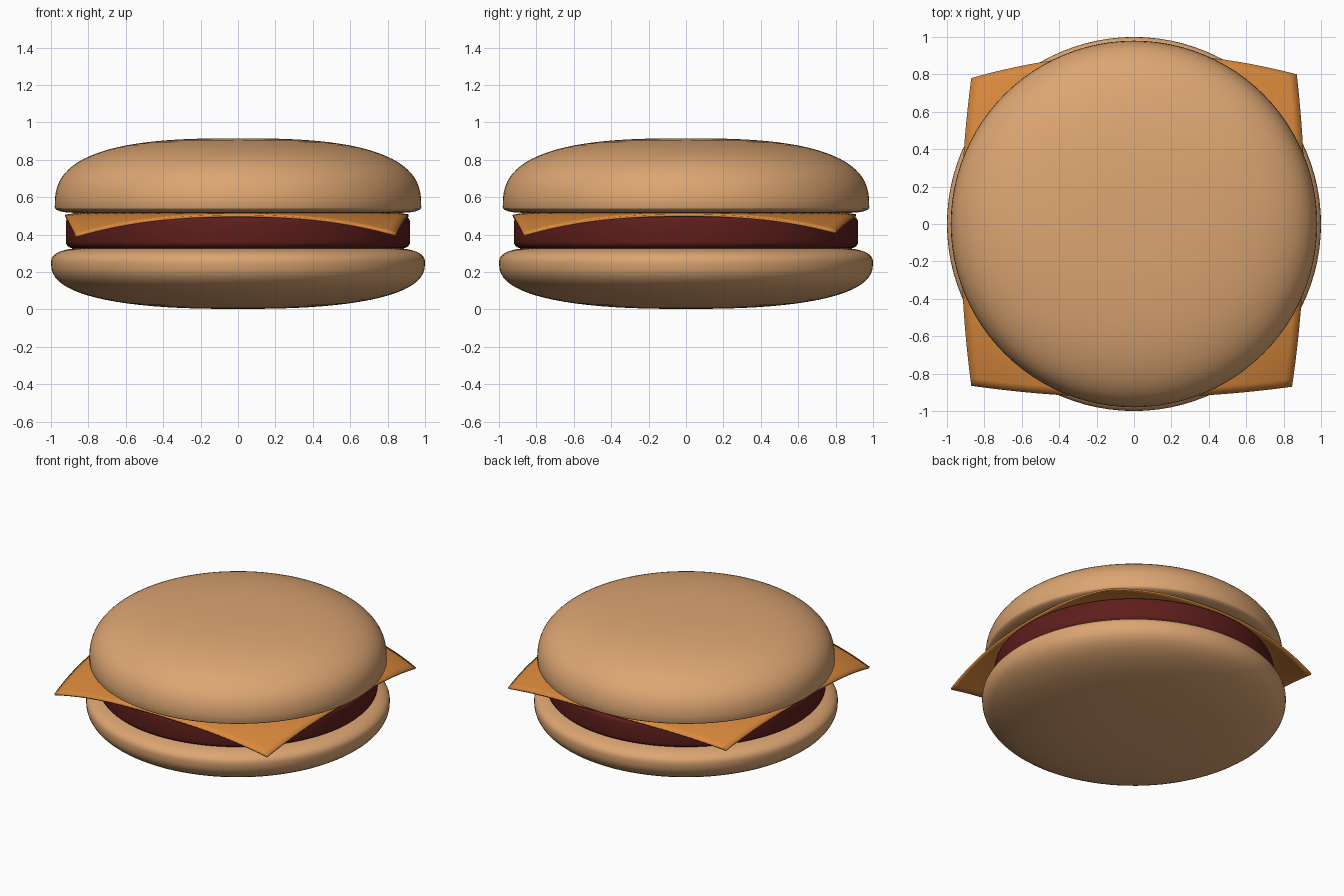
import bpy, bmesh, math

if "Cube" in bpy.data.objects:
    bpy.data.objects.remove(bpy.data.objects["Cube"])


def material(name, rgb):
    m = bpy.data.materials.new(name)
    m.diffuse_color = (*rgb, 1)
    m.use_nodes = True
    m.node_tree.nodes["Principled BSDF"].inputs["Base Color"].default_value = m.diffuse_color
    return m


BUN = material("bread", (0.72, 0.38, 0.17))
MEAT = material("meat", (0.11, 0.013, 0.011))
CHEESE = material("cheese", (0.70, 0.25, 0.045))


def finish(bm, name, mat):
    bmesh.ops.recalc_face_normals(bm, faces=bm.faces)
    me = bpy.data.meshes.new(name)
    bm.to_mesh(me)
    bm.free()
    ob = bpy.data.objects.new(name, me)
    bpy.context.collection.objects.link(ob)
    me.materials.append(mat)
    bpy.ops.object.select_all(action='DESELECT')
    ob.select_set(True)
    bpy.context.view_layer.objects.active = ob
    bpy.ops.object.shade_smooth_by_angle(angle=math.radians(40))
    return ob


def arc(flat, r, z_mid, z_end, n, steps):
    """Superellipse quarter from the axis side (flat, z_end) out to (r, z_mid)."""
    pts = []
    for i in range(steps + 1):
        t = math.pi / 2 * i / steps
        pts.append((flat + (r - flat) * max(math.sin(t), 0) ** (2 / n),
                    z_mid + (z_end - z_mid) * max(math.cos(t), 0) ** (2 / n)))
    return pts


def lathe(name, lower, upper, mat):
    profile = lower + upper[::-1]
    profile = [(0, lower[0][1])] + profile + [(0, upper[0][1])]
    bm = bmesh.new()
    vs = [bm.verts.new((x, 0, z)) for x, z in profile]
    edges = [bm.edges.new(p) for p in zip(vs, vs[1:])]
    bmesh.ops.spin(bm, geom=vs + edges, cent=(0, 0, 0), axis=(0, 0, 1),
                   angle=2 * math.pi, steps=96, use_merge=True)
    bmesh.ops.remove_doubles(bm, verts=bm.verts, dist=1e-4)
    bmesh.ops.dissolve_degenerate(bm, edges=bm.edges, dist=1e-5)
    return finish(bm, name, mat)


# Buns and patty
lathe("bottom_bun", arc(0, 1.0, 0.25, 0.003, 2.5, 20),
      arc(0.82, 1.0, 0.25, 0.328, 2.4, 10), BUN)
lathe("patty", arc(0.87, 0.92, 0.36, 0.325, 2, 6),
      arc(0.85, 0.92, 0.47, 0.507, 2, 6), MEAT)
lathe("top_bun", arc(0.88, 0.98, 0.545, 0.517, 2, 6),
      arc(0, 0.98, 0.545, 0.915, 2.75, 24), BUN)

# Cheese slice: slightly uneven square whose corners droop outside the patty
N = 40
corners = {(-1, -1): (-0.87, -0.865), (1, -1): (0.845, -0.87),
           (-1, 1): (-0.87, 0.78), (1, 1): (0.87, 0.80)}
bm = bmesh.new()
bmesh.ops.create_grid(bm, x_segments=N, y_segments=N, size=1)
for v in bm.verts:
    a, b = v.co.x, v.co.y
    x = y = 0
    for (i, j), (cx, cy) in corners.items():
        w = (1 + i * a) * (1 + j * b) / 4
        x += w * cx
        y += w * cy
    x += a * (1 - b * b) * 0.055
    y += b * (1 - a * a) * (0.12 if b > 0 else 0.06)
    r = math.hypot(x, y)
    v.co = (x, y, 0.517 - 0.108 * (max(r - 0.85, 0) / 0.35) ** 1.5)
cheese = finish(bm, "cheese_slice", CHEESE)
solid = cheese.modifiers.new("thickness", 'SOLIDIFY')
solid.thickness = 0.012
solid.offset = -1
